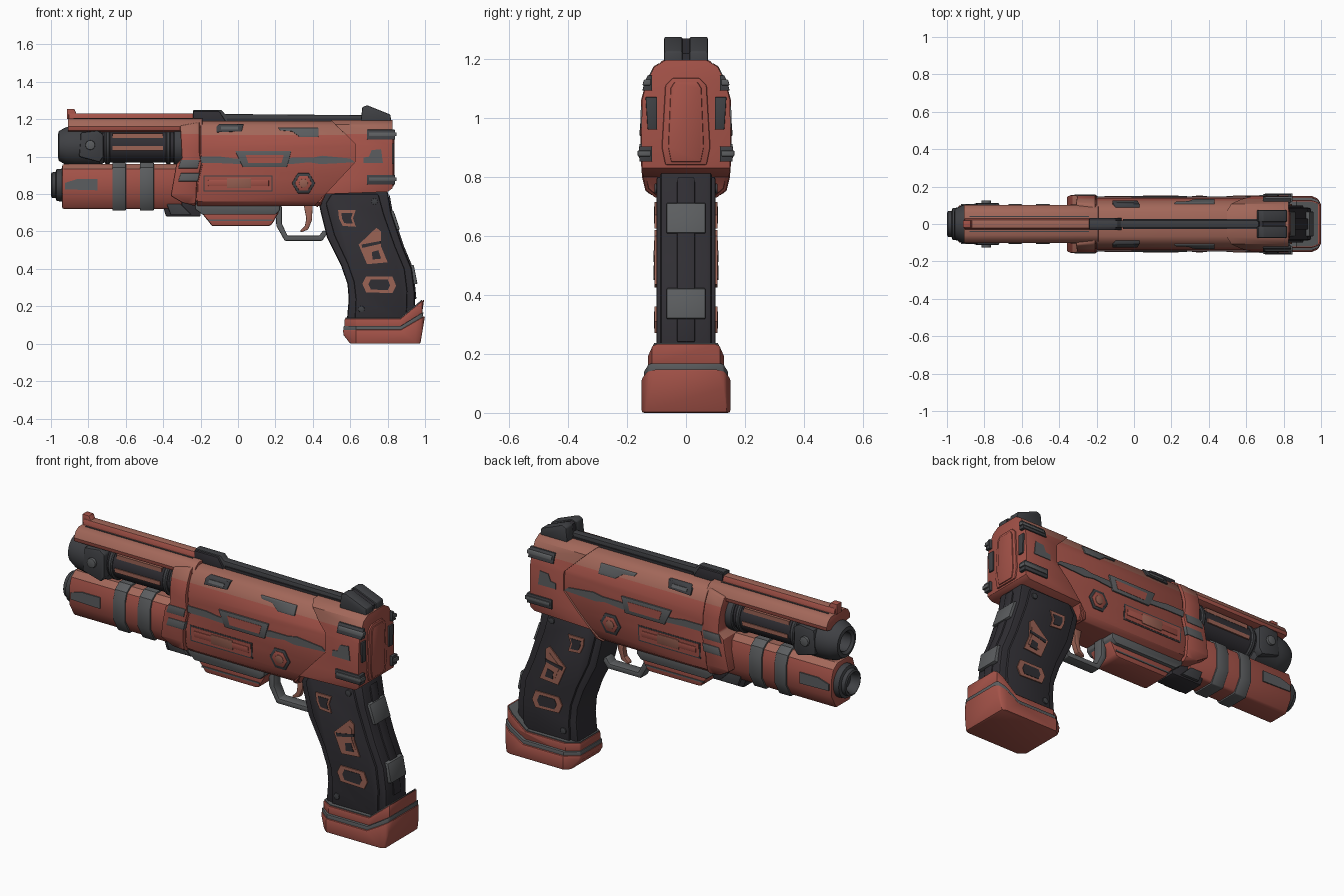
import bpy, bmesh, math

def material(name, rgb):
    m = bpy.data.materials.new(name)
    m.diffuse_color = (*rgb, 1)
    return m

RED = material("rust_red", (0.37, 0.085, 0.065))
ROSE = material("worn_red", (0.36, 0.135, 0.10))
CLAY = material("clay_red", (0.33, 0.125, 0.09))
GREY = material("steel_grey", (0.105, 0.11, 0.115))
SLATE = material("slate", (0.05, 0.052, 0.058))
DARK = material("charcoal", (0.03, 0.028, 0.034))

def finish(name, bm, mat, bevel=0, mirror=False):
    bmesh.ops.recalc_face_normals(bm, faces=bm.faces)
    me = bpy.data.meshes.new(name)
    bm.to_mesh(me)
    bm.free()
    me.materials.append(mat)
    ob = bpy.data.objects.new(name, me)
    bpy.context.collection.objects.link(ob)
    if bevel:
        add_bevel(ob, bevel)
    if mirror:
        add_mirror(ob)
    return ob

def add_bevel(ob, width):
    b = ob.modifiers.new("bevel", 'BEVEL')
    b.width, b.segments, b.limit_method, b.angle_limit = width, 2, 'ANGLE', math.radians(40)

def add_mirror(ob):
    ob.modifiers.new("mirror", 'MIRROR').use_axis = (False, True, False)

def extrude(name, pts, axis, a, b, mat, bevel=0, mirror=False):
    """Extrude a 2D outline along an axis: x takes (y,z), y takes (x,z), z takes (x,y)."""
    place = {'x': lambda p, t: (t, p[0], p[1]), 'y': lambda p, t: (p[0], t, p[1]),
             'z': lambda p, t: (p[0], p[1], t)}[axis]
    bm = bmesh.new()
    lo = [bm.verts.new(place(p, a)) for p in pts]
    hi = [bm.verts.new(place(p, b)) for p in pts]
    bm.faces.new(lo)
    bm.faces.new(hi)
    n = len(pts)
    for i in range(n):
        bm.faces.new((lo[i], lo[(i + 1) % n], hi[(i + 1) % n], hi[i]))
    return finish(name, bm, mat, bevel, mirror)

def side(name, pts, w, mat, bevel=0):
    return extrude(name, pts, 'y', -w, w, mat, bevel)

def both(name, pts, y0, y1, mat, bevel=0):
    return extrude(name, pts, 'y', y0, y1, mat, bevel, True)

def section(name, half, x0, x1, mat, bevel=0):
    return extrude(name, half + [(-y, z) for y, z in reversed(half)], 'x', x0, x1, mat, bevel)

def intersect(ob, cutter):
    m = ob.modifiers.new("shape", 'BOOLEAN')
    m.operation, m.solver, m.object = 'INTERSECT', 'EXACT', cutter
    bpy.context.view_layer.objects.active = ob
    bpy.ops.object.modifier_apply(modifier=m.name)
    bpy.data.objects.remove(cutter)
    return ob

def worn_top(ob):
    """Upward faces take the paler red."""
    ob.data.materials.append(ROSE)
    for f in ob.data.polygons:
        f.material_index = 1 if f.normal.z > 0.4 else 0

def rect(x0, x1, z0, z1):
    return [(x0, z0), (x1, z0), (x1, z1), (x0, z1)]

def scaled(pts, k):
    cx = sum(p[0] for p in pts) / len(pts)
    cz = sum(p[1] for p in pts) / len(pts)
    return [(cx + (x - cx) * k, cz + (z - cz) * k) for x, z in pts]

def ngon(cx, cz, r, n):
    return [(cx + r * math.cos(2 * math.pi * i / n), cz + r * math.sin(2 * math.pi * i / n)) for i in range(n)]

def lathe(name, prof, zc, mat, n=32):
    """Revolve (x, radius) points around a line along x at height zc."""
    bm = bmesh.new()
    rings = [[bm.verts.new((x, y, z)) for y, z in ngon(0, zc, r, n)] for x, r in prof]
    for p, q in zip(rings, rings[1:]):
        for i in range(n):
            bm.faces.new((p[i], p[(i + 1) % n], q[(i + 1) % n], q[i]))
    bm.faces.new(rings[0])
    bm.faces.new(rings[-1])
    return finish(name, bm, mat)

# receiver cross-section, scaled by k around its centre
SECT = [(0.07, 1.195), (0.108, 1.172), (0.133, 1.12), (0.149, 1.06), (0.152, 0.88), (0.146, 0.80), (0.135, 0.755), (0.105, 0.73)]
def sect(k, mat=RED):
    return section("cutter", [(y * k, 0.96 + (z - 0.96) * (1 + (k - 1) * 0.4)) for y, z in SECT], -0.6, 1.0, mat)

def shell(name, pts, k, mat=RED, bevel=0.008):
    ob = intersect(side(name, pts, 0.3, mat), sect(k))
    worn_top(ob)
    add_bevel(ob, bevel)

def hug(name, pts, k, mat, bevel=0.003, y0=0.08):
    """Mirrored plate that follows the receiver side."""
    ob = intersect(extrude(name, pts, 'y', y0, 0.3, mat), sect(k))
    if bevel:
        add_bevel(ob, bevel)
    add_mirror(ob)

# receiver shells
shell("receiver_front", [(-0.2, 1.25), (0.5, 1.25), (0.66, 1.08), (0.66, 0.97), (0.47, 0.8), (0.425, 0.7), (-0.22, 0.7), (-0.215, 0.86), (-0.19, 0.96), (-0.2, 1.02)], 0.94)
shell("receiver_core", rect(-0.27, 0.1, 0.76, 1.18), 0.9)
shell("receiver_rear", [(0.44, 1.25), (0.825, 1.25), (0.825, 0.83), (0.80, 0.812), (0.47, 0.8), (0.425, 0.73), (0.41, 0.74), (0.625, 0.97), (0.625, 1.07)], 1.0)
shell("front_collar", [(-0.31, 1.165), (-0.205, 1.185), (-0.205, 1.02), (-0.195, 0.96), (-0.22, 0.86), (-0.225, 0.735), (-0.3, 0.755), (-0.36, 0.79), (-0.33, 0.96), (-0.3, 0.99)], 1.02)
section("rear_panel", [(0.045, 1.135), (0.07, 1.11), (0.082, 0.9), (0.07, 0.84)], 0.81, 0.833, RED, 0.006)
section("rear_panel_inner", [(0.04, 1.12), (0.052, 1.10), (0.06, 0.9), (0.05, 0.85)], 0.82, 0.838, RED, 0.004)
extrude("rear_vent", [(0.098, 0.96), (0.13, 0.96), (0.137, 1.07), (0.098, 1.07)], 'x', 0.8, 0.834, SLATE, 0.003, True)

# receiver side plates
hug("upper_plate_front", [(-0.115, 1.13), (0.02, 1.135), (0.03, 1.175), (-0.1, 1.175), (-0.115, 1.16)], 1.0, SLATE)
hug("upper_plate_front_inset", rect(-0.09, 0.0, 1.145, 1.16), 1.02, GREY, 0)
hug("upper_plate_rear", [(0.215, 1.155), (0.43, 1.155), (0.43, 1.105), (0.33, 1.105), (0.29, 1.135), (0.225, 1.14)], 0.985, GREY)
hug("centre_strip", [(-0.2, 1.0), (-0.09, 1.0), (-0.02, 0.99), (0.25, 0.985), (0.29, 0.995), (0.4, 0.995), (0.45, 1.005), (0.6, 0.99), (0.625, 0.97), (0.44, 0.96), (0.38, 0.97), (0.28, 0.96), (0.02, 0.96), (-0.09, 0.965), (-0.2, 0.965)], 0.975, GREY, 0)
window = [(-0.015, 1.03), (0.285, 1.03), (0.262, 0.945), (0.025, 0.945)]
hug("window_frame", window, 0.995, GREY)
hug("window_fill", [(0.04, 1.01), (0.245, 1.01), (0.232, 0.965), (0.055, 0.965)], 1.005, RED, 0)
hug("port_frame", rect(-0.185, 0.185, 0.813, 0.9), 0.955, SLATE, 0)
hug("port_panel", rect(-0.178, 0.178, 0.82, 0.893), 0.965, RED, 0)
hug("port_bar", rect(-0.16, 0.165, 0.842, 0.875), 0.985, RED)
hug("port_block", rect(-0.06, 0.07, 0.832, 0.884), 0.99, CLAY)
hug("hex_plate", ngon(0.35, 0.858, 0.062, 6), 0.97, SLATE)
hug("hex_face", ngon(0.35, 0.858, 0.046, 6), 0.985, RED)
hug("hex_bolt", ngon(0.35, 0.858, 0.024, 12), 1.0, CLAY)
hug("rear_badge", [(0.67, 0.965), (0.775, 0.965), (0.765, 1.04), (0.715, 1.035), (0.7, 1.0), (0.67, 0.995)], 1.025, GREY, 0)
for i, z in enumerate([1.118, 0.877]):
    hug(f"rear_clamp_{i}", rect(0.69, 0.84, z - 0.026, z + 0.026), 1.05, SLATE, 0.003, 0.115)
    hug(f"rear_clamp_rib_{i}", rect(0.7, 0.848, z - 0.008, z + 0.012), 1.08, GREY, 0.003, 0.12)
for i, z in enumerate([0.96, 0.89]):
    hug(f"collar_plate_{i}", [(-0.305, z + 0.022), (-0.205, z + 0.022), (-0.215, z - 0.022), (-0.32, z - 0.022)], 1.04, GREY)

# top rail and sights
side("top_rail", [(-0.24, 1.18), (-0.24, 1.25), (-0.09, 1.25), (-0.07, 1.228), (0.67, 1.222), (0.67, 1.18)], 0.02, SLATE, 0.004)
side("rail_head", [(-0.24, 1.18), (-0.24, 1.243), (-0.1, 1.243), (-0.06, 1.18)], 0.032, DARK, 0.004)
side("rail_bed", rect(-0.06, 0.67, 1.18, 1.203), 0.026, DARK)
both("rear_sight", [(0.655, 1.18), (0.665, 1.265), (0.69, 1.275), (0.815, 1.225), (0.82, 1.18)], 0.012, 0.074, SLATE, 0.006)
side("rear_sight_core", [(0.66, 1.18), (0.67, 1.262), (0.69, 1.268), (0.81, 1.218), (0.81, 1.18)], 0.02, DARK)
side("front_sight", [(-0.915, 1.2), (-0.915, 1.255), (-0.875, 1.255), (-0.865, 1.232), (-0.83, 1.21)], 0.02, RED, 0.003)

# slide cover over the barrel
worn_top(section("slide_cover", [(0.06, 1.205), (0.085, 1.19), (0.102, 1.16), (0.1, 1.14), (0.05, 1.13)], -0.91, -0.19, RED, 0.004))
worn_top(section("slide_rib", [(0.022, 1.232), (0.032, 1.2)], -0.905, -0.2, RED, 0.004))
both("slide_groove", rect(-0.88, -0.24, 1.198, 1.208), 0.038, 0.044, SLATE)

# barrel
lathe("muzzle", [(-0.8, 0.045), (-0.95, 0.05), (-0.962, 0.062), (-0.958, 0.08), (-0.92, 0.1), (-0.87, 0.108), (-0.74, 0.11), (-0.72, 0.09), (-0.6, 0.07)], 1.057, SLATE)
lathe("barrel", [(-0.74, 0.05), (-0.74, 0.09), (-0.3, 0.09), (-0.3, 0.05)], 1.058, DARK)
for i, (a, b, r) in enumerate([(-0.71, -0.685, 0.1), (-0.385, -0.36, 0.1), (-0.345, -0.29, 0.103)]):
    lathe(f"barrel_ring_{i}", [(a, 0.07), (a, r - 0.006), (a + 0.006, r), (b - 0.006, r), (b, r - 0.006), (b, 0.07)], 1.058, SLATE)
both("muzzle_side_plate", [(-0.85, 1.0), (-0.74, 0.97), (-0.72, 1.0), (-0.72, 1.12), (-0.75, 1.14), (-0.84, 1.13)], 0.05, 0.112, SLATE, 0.008)
both("muzzle_bolt", ngon(-0.79, 1.062, 0.026, 16), 0.1, 0.126, GREY, 0.004)
for i, z in enumerate([1.112, 1.045]):
    both(f"barrel_strip_{i}", rect(-0.67, -0.4, z - 0.011, z + 0.011), 0.04, 0.08 if i == 0 else 0.094, CLAY)

# lower tube
TUBE = [(0.05, 0.96), (0.085, 0.935), (0.1, 0.89), (0.1, 0.79), (0.06, 0.72)]
def tube(name, k, x0, x1, mat, bevel=0.004):
    return section(name, [(y * k, 0.84 + (z - 0.84) * k) for y, z in TUBE], x0, x1, mat, bevel)
worn_top(tube("lower_tube", 1.0, -0.94, -0.3, RED, 0.01))
tube("strap_front", 1.07, -0.672, -0.6, GREY)
tube("strap_rear", 1.07, -0.525, -0.45, GREY)
lathe("lower_nozzle", [(-0.95, 0.045), (-0.99, 0.05), (-1.0, 0.058), (-0.995, 0.068), (-0.975, 0.07), (-0.97, 0.085), (-0.94, 0.088), (-0.93, 0.06)], 0.848, SLATE)
both("tube_plate", [(-0.925, 0.825), (-0.925, 0.86), (-0.86, 0.88), (-0.75, 0.88), (-0.75, 0.82)], 0.09, 0.106, GREY)

# under-body parts
side("lower_bracket", [(-0.43, 0.78), (-0.2, 0.78), (-0.2, 0.68), (-0.385, 0.68), (-0.4, 0.73)], 0.06, DARK, 0.006)
both("bracket_rib", [(-0.39, 0.77), (-0.33, 0.77), (-0.25, 0.69), (-0.36, 0.69)], 0.05, 0.075, SLATE, 0.004)
side("underplate", [(-0.23, 0.75), (0.225, 0.75), (0.225, 0.715), (0.2, 0.69), (-0.19, 0.69), (-0.23, 0.72)], 0.1, GREY, 0.006)
side("belly_block", [(-0.2, 0.705), (0.22, 0.705), (0.18, 0.635), (0.16, 0.628), (-0.14, 0.628), (-0.155, 0.65)], 0.08, RED, 0.01)
both("belly_line", rect(-0.16, 0.185, 0.655, 0.663), 0.07, 0.084, GREY)
side("trigger_guard", [(0.2, 0.735), (0.205, 0.63), (0.25, 0.55), (0.45, 0.55), (0.485, 0.6), (0.455, 0.605), (0.435, 0.578), (0.265, 0.578), (0.235, 0.64), (0.235, 0.735)], 0.03, GREY, 0.005)
side("trigger", [(0.35, 0.75), (0.4, 0.75), (0.395, 0.66), (0.375, 0.61), (0.335, 0.595), (0.335, 0.608), (0.358, 0.63), (0.365, 0.67)], 0.015, CLAY, 0.003)

# grip
side("grip", [(0.43, 0.76), (0.48, 0.82), (0.8, 0.82), (0.82, 0.7), (0.88, 0.52), (0.93, 0.4), (0.945, 0.28), (0.95, 0.1), (0.58, 0.1), (0.592, 0.24), (0.585, 0.32), (0.55, 0.42), (0.475, 0.57), (0.445, 0.69)], 0.088, DARK, 0.016)
side("grip_panel", [(0.47, 0.75), (0.5, 0.8), (0.75, 0.8), (0.78, 0.69), (0.84, 0.52), (0.89, 0.4), (0.905, 0.28), (0.9, 0.12), (0.625, 0.12), (0.63, 0.24), (0.62, 0.33), (0.585, 0.43), (0.515, 0.58), (0.485, 0.69)], 0.1, DARK, 0.008)
side("grip_spine", [(0.81, 0.8), (0.828, 0.7), (0.888, 0.52), (0.938, 0.4), (0.954, 0.24), (0.92, 0.24), (0.9, 0.4), (0.79, 0.7)], 0.03, DARK, 0.004)
side("back_plate_upper", [(0.79, 0.715), (0.832, 0.71), (0.866, 0.61), (0.83, 0.605)], 0.066, GREY, 0.004)
side("back_plate_lower", [(0.9, 0.425), (0.94, 0.42), (0.96, 0.32), (0.92, 0.315)], 0.066, GREY, 0.004)
insets = {
    "shield": ([(0.535, 0.715), (0.63, 0.715), (0.615, 0.67), (0.63, 0.625), (0.56, 0.63), (0.54, 0.67)], DARK),
    "wedge": ([(0.74, 0.62), (0.765, 0.6), (0.765, 0.52), (0.8, 0.435), (0.69, 0.425), (0.645, 0.53)], CLAY),
    "lozenge": ([(0.685, 0.36), (0.825, 0.36), (0.845, 0.31), (0.825, 0.27), (0.685, 0.275), (0.665, 0.32)], DARK)}
for name, (pts, fill) in insets.items():
    both(f"grip_{name}", pts, 0.09, 0.106, CLAY)
    both(f"grip_{name}_fill", scaled(pts, 0.64), 0.1, 0.108, fill)
both("wedge_bar", [(0.66, 0.53), (0.765, 0.55), (0.765, 0.535), (0.665, 0.512)], 0.1, 0.11, DARK)
both("wedge_hole", [(0.715, 0.49), (0.75, 0.5), (0.765, 0.455), (0.72, 0.45)], 0.1, 0.11, DARK)
for i, (x, z) in enumerate([(0.73, 0.76), (0.66, 0.185)]):
    both(f"grip_screw_{i}", ngon(x, z, 0.017, 12), 0.09, 0.107, SLATE, 0.003)

# magazine base: side outline trimmed by a chamfered plan outline
def base_part(name, pts, w, mat, bevel):
    plan = [(0.56, -w * 0.62), (0.63, -w), (0.95, -w), (0.985, -w * 0.9), (1.0, -w * 0.7)]
    plan += [(x, -y) for x, y in reversed(plan)]
    ob = intersect(side(name, pts, 0.3, mat), extrude("cutter", plan, 'z', -0.1, 0.4, mat))
    add_bevel(ob, bevel)
base_part("base_rim", [(0.575, 0.14), (0.868, 0.14), (0.984, 0.236), (0.98, 0.16), (0.87, 0.08), (0.575, 0.08)], 0.12, GREY, 0)
base_part("base_collar", [(0.57, 0.135), (0.87, 0.135), (0.995, 0.237), (0.985, 0.16), (0.87, 0.075), (0.57, 0.075)], 0.128, RED, 0.006)
base_part("base_band", [(0.565, 0.095), (0.87, 0.095), (0.992, 0.17), (0.985, 0.13), (0.87, 0.06), (0.565, 0.06)], 0.142, GREY, 0.004)
base_part("base_foot", [(0.56, 0.075), (0.87, 0.075), (1.0, 0.15), (0.975, 0.0), (0.6, 0.0), (0.565, 0.045)], 0.15, RED, 0.008)

# apply modifiers and smooth
bpy.ops.object.select_all(action='SELECT')
bpy.context.view_layer.objects.active = bpy.context.selected_objects[0]
bpy.ops.object.convert(target='MESH')
bpy.ops.object.shade_smooth_by_angle(angle=math.radians(32))
